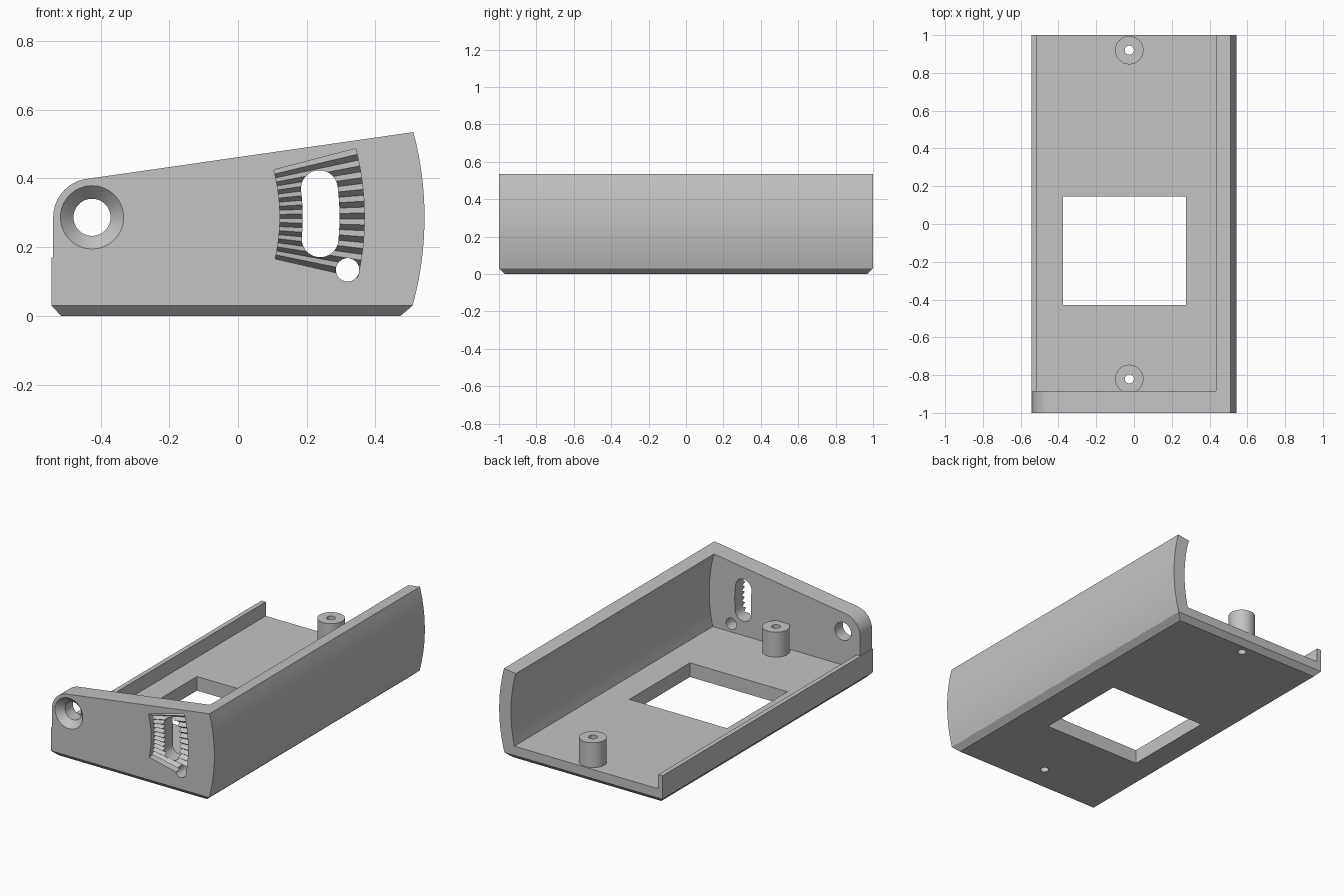
import bpy, bmesh
from math import sin, cos, asin, radians, pi
from mathutils import Matrix, Vector

if "Cube" in bpy.data.objects:
    bpy.data.objects.remove(bpy.data.objects["Cube"], do_unlink=True)

PX, PZ = -0.425, 0.287           # pivot centre that all the arcs share
OUTER, INNER = 0.968, 0.89       # curved wall radii
FLOOR, LIP, CHAMFER = 0.085, 0.17, 0.03
PLATE_Y = -0.885                 # inner face of the end plate

grey = bpy.data.materials.new("plain_grey")
grey.use_nodes = True
grey.diffuse_color = (0.55, 0.55, 0.55, 1)
grey.node_tree.nodes["Principled BSDF"].inputs["Base Color"].default_value = (0.55, 0.55, 0.55, 1)


def polar(r, a):
    return PX + r * cos(a), PZ + r * sin(a)


def arc(r, a, b, n):
    return [polar(r, a + (b - a) * i / n) for i in range(n + 1)]


def finish(bm, name):
    bmesh.ops.recalc_face_normals(bm, faces=bm.faces)
    mesh = bpy.data.meshes.new(name)
    bm.to_mesh(mesh)
    bm.free()
    mesh.materials.append(grey)
    ob = bpy.data.objects.new(name, mesh)
    bpy.context.collection.objects.link(ob)
    return ob


def prism_bm(points, y0, y1):
    bm = bmesh.new()
    face = bm.faces.new([bm.verts.new((x, y0, z)) for x, z in points])
    ext = bmesh.ops.extrude_face_region(bm, geom=[face])
    moved = [v for v in ext["geom"] if isinstance(v, bmesh.types.BMVert)]
    bmesh.ops.translate(bm, verts=moved, vec=(0, y1 - y0, 0))
    bmesh.ops.recalc_face_normals(bm, faces=bm.faces)
    return bm


def prism(name, points, y0, y1):
    return finish(prism_bm(points, y0, y1), name)


def cone(name, centre, r1, r2, depth, matrix=None):
    bm = bmesh.new()
    m = Matrix.Translation(centre) @ (matrix or Matrix())
    bmesh.ops.create_cone(bm, cap_ends=True, segments=64, radius1=r1, radius2=r2,
                          depth=depth, matrix=m)
    return finish(bm, name)


def combine(target, tool, operation):
    mod = target.modifiers.new(tool.name, 'BOOLEAN')
    mod.operation, mod.solver, mod.object = operation, 'EXACT', tool
    tool.hide_render = True
    bpy.context.view_layer.objects.active = target
    bpy.ops.object.modifier_apply(modifier=mod.name)
    bpy.data.objects.remove(tool, do_unlink=True)


# Housing: end-plate profile run along the whole length
low = asin((CHAMFER - PZ) / OUTER)
high = asin((0.535 - PZ) / OUTER)
profile = [(-0.543, CHAMFER)] + arc(OUTER, low, high, 24)
profile += arc(0.113, radians(98.2), pi, 16) + [(-0.538, LIP), (-0.543, LIP)]
bm = prism_bm(profile, -1, 1)

# Chamfered underside
under = min(bm.faces, key=lambda f: f.calc_center_median().z)
ext = bmesh.ops.extrude_face_region(bm, geom=[under])
for v in ext["geom"]:
    if isinstance(v, bmesh.types.BMVert):
        v.co = Vector((-0.515 if v.co.x < 0 else 0.473, v.co.y * (1 - CHAMFER), 0))
if under.is_valid:
    bm.faces.remove(under)
housing = finish(bm, "housing")

# Hollow interior, leaving floor, left lip, curved wall and end plate
hollow = [(-0.515, FLOOR)] + arc(INNER, asin((FLOOR - PZ) / INNER), radians(19), 24)
hollow += [(0.4, 1), (-0.8, 1), (-0.8, LIP), (-0.515, LIP)]
combine(housing, prism("interior", hollow, PLATE_Y, 1.2), 'DIFFERENCE')

# Screw posts with through holes
for y in (-0.82, 0.92):
    combine(housing, cone("screw_post", (-0.025, y, 0.14), 0.075, 0.075, 0.19), 'UNION')
    combine(housing, cone("screw_hole", (-0.025, y, 0.1), 0.024, 0.024, 0.6), 'DIFFERENCE')

# Floor window
window = [(-0.375, -0.1), (0.275, -0.1), (0.275, 0.2), (-0.375, 0.2)]
combine(housing, prism("floor_window", window, -0.43, 0.145), 'DIFFERENCE')

# Countersunk pivot hole and small stop hole
along_y = Matrix.Rotation(pi / 2, 4, 'X')
combine(housing, cone("countersink", (PX, -0.99, PZ), 0.054, 0.111, 0.06, along_y), 'DIFFERENCE')
combine(housing, cone("pivot_hole", (PX, -0.95, PZ), 0.054, 0.054, 0.3, along_y), 'DIFFERENCE')

# Toothed recess: radial V ridges between two arcs
bm = bmesh.new()
a0, a1, steps = radians(-12.8), radians(14.6), 22
rows = []
for i in range(steps + 1):
    a = a0 + (a1 - a0) * i / steps
    back = -0.955 if i % 2 == 0 else -0.98
    (xi, zi), (xo, zo) = polar(0.547, a), polar(0.793, a)
    rows.append([bm.verts.new(p) for p in
                 ((xi, -1.1, zi), (xo, -1.1, zo), (xo, back, zo), (xi, back, zi))])
for r, s in zip(rows, rows[1:]):
    for k in range(4):
        n = (k + 1) % 4
        bm.faces.new((r[k], r[n], s[n], s[k]))
bm.faces.new(rows[0])
bm.faces.new(rows[-1])
combine(housing, finish(bm, "toothed_recess"), 'DIFFERENCE')

# Curved slot with round ends
mid, half = 0.667, 0.0535
b0, b1 = radians(-5.4), radians(7.2)


def slot_end(a, start):
    cx, cz = polar(mid, a)
    return [(cx + half * cos(start + pi * i / 16), cz + half * sin(start + pi * i / 16))
            for i in range(1, 16)]


slot = arc(mid + half, b0, b1, 8) + slot_end(b1, b1)
slot += arc(mid - half, b1, b0, 8) + slot_end(b0, b0 + pi)
combine(housing, prism("adjuster_slot", slot, -1.1, -0.8), 'DIFFERENCE')
combine(housing, cone("stop_hole", (0.319, -0.95, 0.134), 0.034, 0.034, 0.3, along_y), 'DIFFERENCE')

# Smooth curved faces, keep edges crisp
bpy.ops.object.select_all(action='DESELECT')
housing.select_set(True)
bpy.context.view_layer.objects.active = housing
bpy.ops.object.shade_smooth_by_angle(angle=radians(25))
